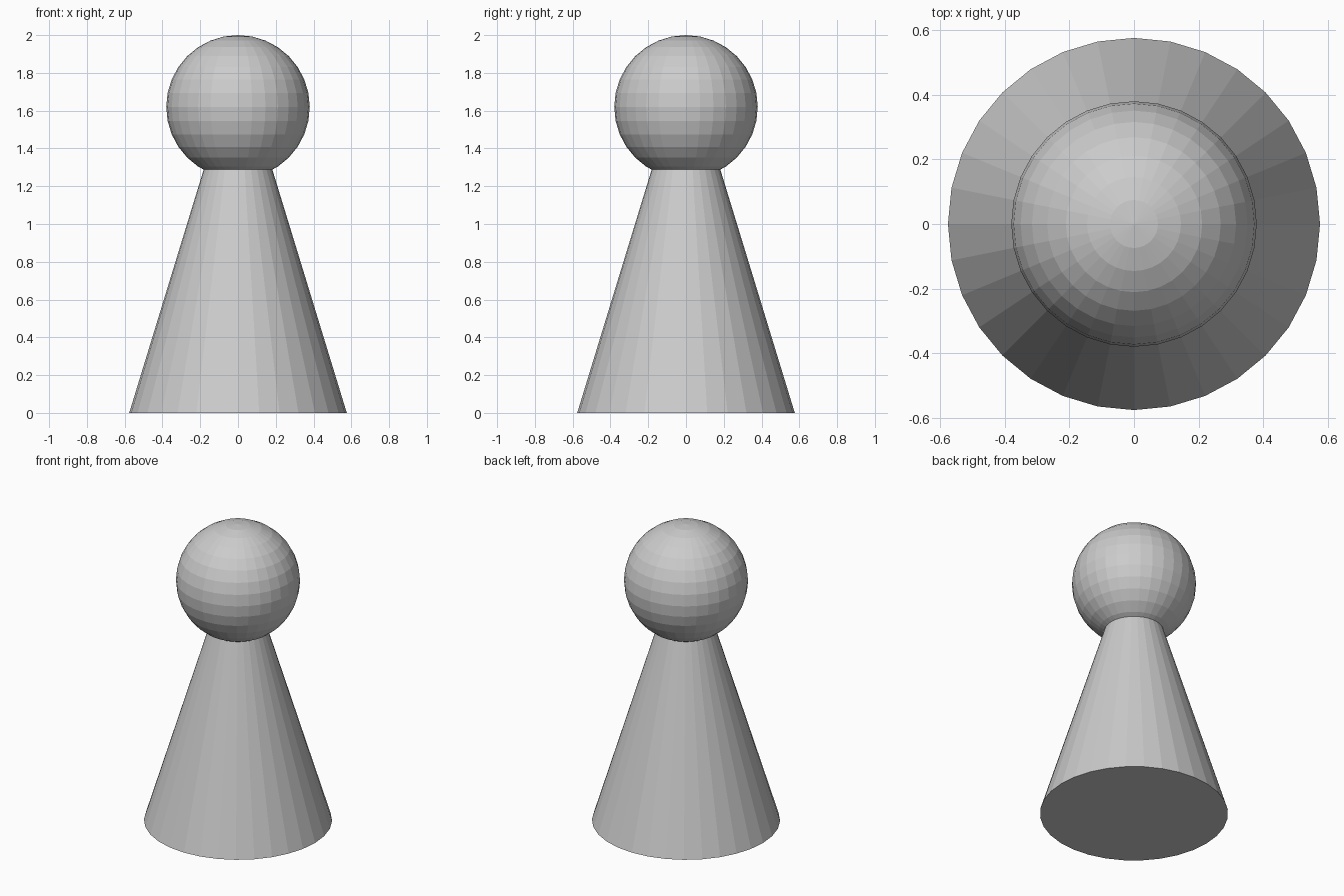
import bpy

if "Cube" in bpy.data.objects:
    bpy.data.objects.remove(bpy.data.objects["Cube"])

BASE_RADIUS = 0.576
HEAD_RADIUS = 0.38
HEAD_Z = 2.0 - HEAD_RADIUS
SLOPE = 0.306      # radius lost per unit of height
BODY_TOP = 1.36    # ends a little inside the head

# Tapered body standing on the ground
bpy.ops.mesh.primitive_cone_add(
    vertices=32, radius1=BASE_RADIUS, radius2=BASE_RADIUS - SLOPE * BODY_TOP,
    depth=BODY_TOP, location=(0, 0, BODY_TOP / 2))
bpy.context.object.name = "body"

# Faceted ball head
bpy.ops.mesh.primitive_uv_sphere_add(
    segments=32, ring_count=16, radius=HEAD_RADIUS, location=(0, 0, HEAD_Z))
bpy.context.object.name = "head"
